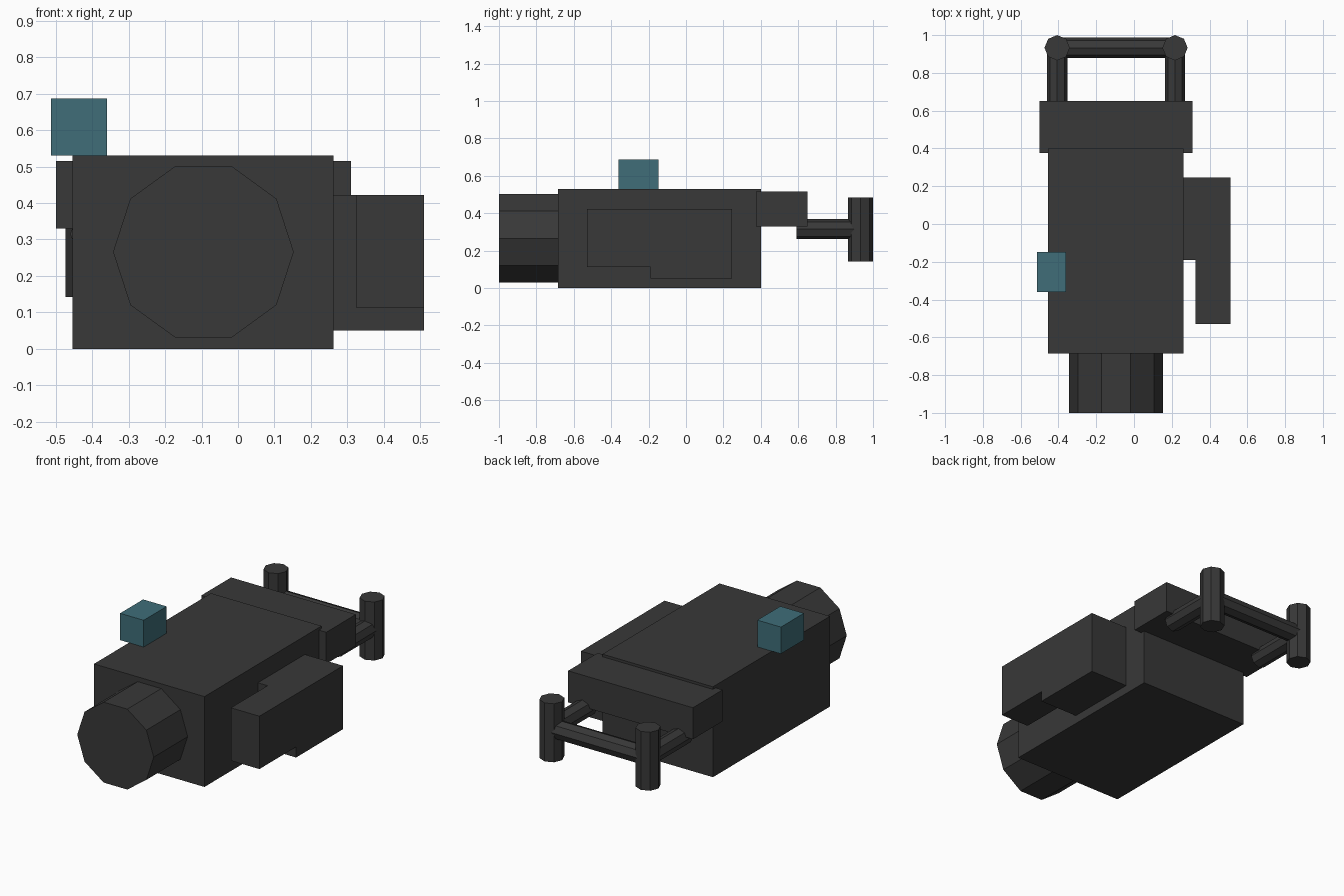
import bpy, bmesh, math
from mathutils import Vector

if "Cube" in bpy.data.objects:
    bpy.data.objects.remove(bpy.data.objects["Cube"])


def material(name, color):
    m = bpy.data.materials.new(name)
    m.diffuse_color = (*color, 1)
    m.use_nodes = True
    m.node_tree.nodes["Principled BSDF"].inputs["Base Color"].default_value = m.diffuse_color
    return m


CHARCOAL = material("charcoal", (0.04, 0.04, 0.04))
TEAL = material("dark teal", (0.05, 0.155, 0.19))


def finish(name, bm, mat):
    bmesh.ops.recalc_face_normals(bm, faces=bm.faces[:])
    mesh = bpy.data.meshes.new(name)
    bm.to_mesh(mesh)
    bm.free()
    mesh.materials.append(mat)
    ob = bpy.data.objects.new(name, mesh)
    bpy.context.collection.objects.link(ob)
    return ob


def box(name, x, y, z, mat=CHARCOAL):
    """Box from (min, max) ranges on each axis."""
    bm = bmesh.new()
    bmesh.ops.create_cube(bm, size=1)
    for v in bm.verts:
        v.co = [(r[0] + r[1]) / 2 + c * (r[1] - r[0]) for r, c in zip((x, y, z), v.co)]
    return finish(name, bm, mat)


def prism(name, start, end, radius, sides, mat=CHARCOAL):
    """Flat-sided rod between two points, along a main axis."""
    start, end = Vector(start), Vector(end)
    d = (end - start).normalized()
    u = Vector((0, 1, 0)) if abs(d.x) > 0.5 else Vector((1, 0, 0))
    w = d.cross(u)
    bm = bmesh.new()
    ring = []
    for i in range(sides):
        a = math.tau * i / sides
        ring.append(bm.verts.new(start + radius * (math.cos(a) * u + math.sin(a) * w)))
    cap = bm.faces.new(ring)
    ext = bmesh.ops.extrude_face_region(bm, geom=[cap], use_keep_orig=True)
    top = [g for g in ext["geom"] if isinstance(g, bmesh.types.BMVert)]
    bmesh.ops.translate(bm, verts=top, vec=end - start)
    return finish(name, bm, mat)


# Main housing, front barrel and rear block
box("main_body", (-0.455, 0.262), (-0.685, 0.40), (0, 0.53))
prism("front_barrel", (-0.095, -1.0, 0.266), (-0.095, -0.68, 0.266), 0.248, 10)
box("rear_block", (-0.50, 0.31), (0.375, 0.65), (0.33, 0.515))

# Side unit: mount against the body, with a longer outer box reaching forward
box("side_mount", (0.255, 0.51), (-0.19, 0.245), (0.05, 0.422))
box("side_box", (0.325, 0.51), (-0.53, -0.19), (0.112, 0.422))

# Small teal sight on the top edge
box("top_sight", (-0.513, -0.36), (-0.36, -0.147), (0.53, 0.687), TEAL)

# Rear handles: arms, upright grips and a crossbar
HY, HZ = 0.933, 0.315
xs = {"left": -0.407, "right": 0.217}
for side, x in xs.items():
    prism(side + "_handle_arm", (x, 0.59, HZ), (x, HY, HZ), 0.054, 8)
    prism(side + "_grip", (x, HY, 0.142), (x, HY, 0.485), 0.067, 8)
prism("crossbar", (xs["left"], HY, HZ), (xs["right"], HY, HZ), 0.054, 8)
